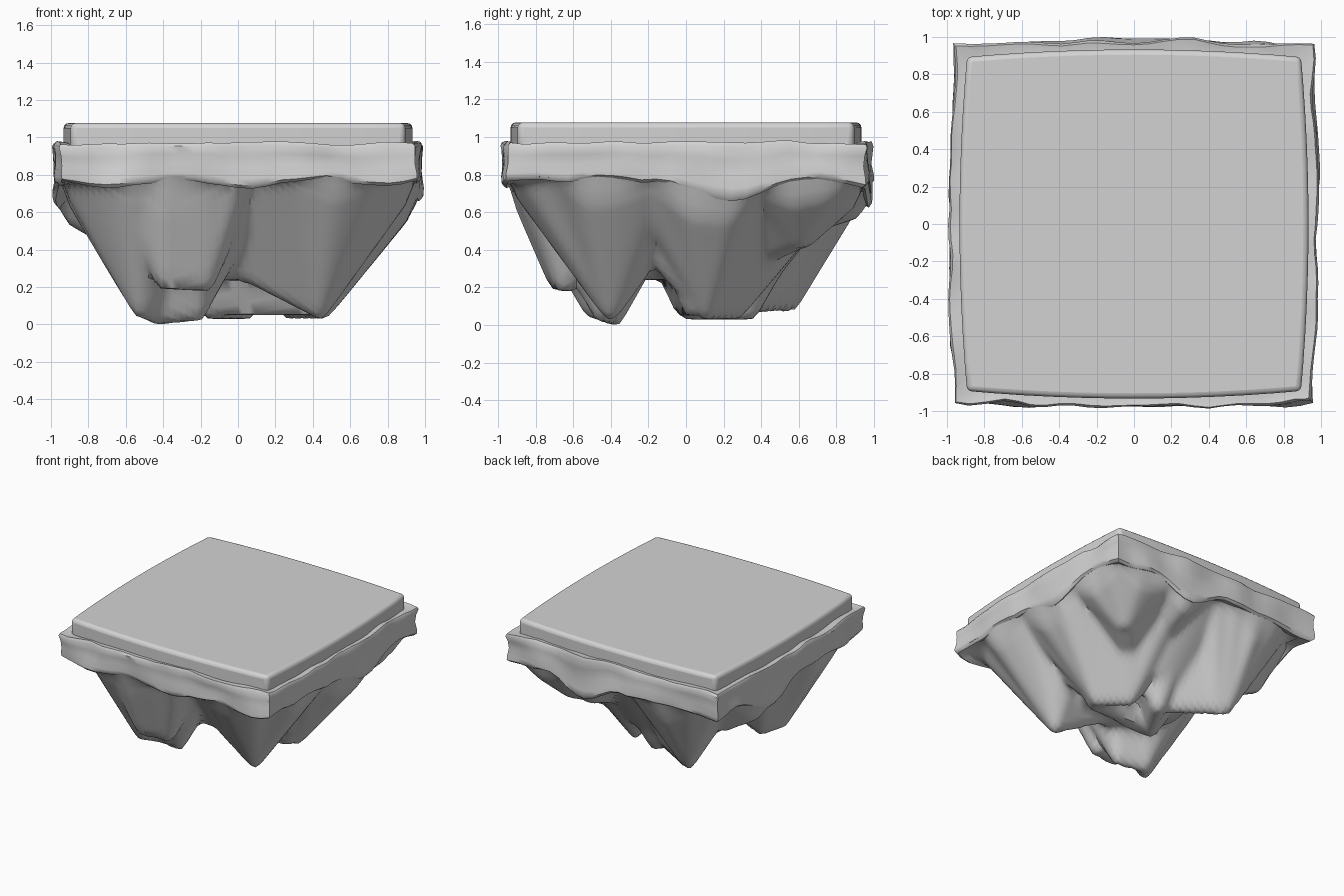
import bpy, bmesh, math
from mathutils import Vector, noise

cube = bpy.data.objects.get("Cube")
if cube:
    bpy.data.objects.remove(cube, do_unlink=True)

GREY = (0.65, 0.65, 0.65, 1)
grey = bpy.data.materials.new("stone_grey")
grey.use_nodes = True
grey.diffuse_color = GREY
for node in grey.node_tree.nodes:
    if node.type == 'BSDF_PRINCIPLED':
        node.inputs["Base Color"].default_value = GREY


def finish(name, bm, angle):
    mesh = bpy.data.meshes.new(name)
    bm.to_mesh(mesh)
    bm.free()
    mesh.materials.append(grey)
    obj = bpy.data.objects.new(name, mesh)
    bpy.context.collection.objects.link(obj)
    bpy.ops.object.select_all(action='DESELECT')
    obj.select_set(True)
    bpy.context.view_layer.objects.active = obj
    bpy.ops.object.shade_smooth_by_angle(angle=math.radians(angle))
    return obj


def bulge(u, v, half, extra):
    """Map the unit square to a square with softly bowed sides."""
    return Vector((u * (half + extra * (1 - v * v)),
                   v * (half + extra * (1 - u * u)), 0))


def perimeter(n):
    """Points round the unit square, n to a side."""
    pts = [(-1 + 2 * k / n, -1) for k in range(n)]
    for turn in range(3):
        pts += [(-v, u) for u, v in pts[-n:]]
    return pts


def wobble(p, freq, seed):
    return noise.noise(Vector((p.x * freq + seed, p.y * freq - seed, p.z * freq)))


# Lower edge of the band, drooping where the rock spurs meet it
def rim_z(p):
    z = .755 + .06 * wobble(p, 2.6, 4.3)
    for x, y, drop in ((-.98, .33, .14), (.27, .98, .13), (.98, .2, .07)):
        near = max(0, 1 - (p - Vector((x, y, 0))).length / .38)
        z -= drop * near * near * (3 - 2 * near)
    return z


# Top slab
bm = bmesh.new()
base = bm.faces.new([bm.verts.new(bulge(u, v, .893, .04) + Vector((0, 0, .93)))
                     for u, v in perimeter(12)])
top = bmesh.ops.extrude_face_region(bm, geom=[base])
bmesh.ops.translate(bm, vec=(0, 0, .147),
                    verts=[g for g in top["geom"] if isinstance(g, bmesh.types.BMVert)])
bmesh.ops.recalc_face_normals(bm, faces=bm.faces)
slab = finish("top_slab", bm, 40)
bevel = slab.modifiers.new("soft_edges", 'BEVEL')
bevel.width = .028
bevel.segments = 3
bevel.limit_method = 'ANGLE'
bevel.angle_limit = math.radians(40)

# Rough band: inset and height share (0 bottom, 1 top) for each ring
profile = [(.1, .97), (.05, .97), (.014, 1), (.004, .92), (.01, .7), (.011, .45),
           (.004, .2), (.006, .07), (.025, 0), (.09, .12)]
bm = bmesh.new()
rings = []
for r, (inset, share) in enumerate(profile):
    ring = []
    for u, v in perimeter(24):
        p = bulge(u, v, .957, .03)
        low = rim_z(p)
        high = .97 + .016 * wobble(p, 4, 1.7)
        q = bulge(u, v, .957 - inset, .03)
        q.z = low + (high - low) * share
        rough = .03 if 0 < r < len(profile) - 1 else 0
        q += Vector((q.x, q.y, 0)) * rough * wobble(q, 4.5, 8.1)
        q.z += rough * .4 * wobble(q, 6, 2.2)
        ring.append(bm.verts.new(q))
    rings.append(ring)
# Rings run anticlockwise from top to bottom
for a, b in zip(rings, rings[1:]):
    for i in range(len(a)):
        j = (i + 1) % len(a)
        bm.faces.new((a[i], b[i], b[j], a[j]))
finish("rough_band", bm, 45)

# Hanging rock lobes: ridge start, ridge end, flat radius, side slope
lobes = [
    ((-.42, -.38, 0), (-.22, -.45, .02), .03, 1.85),   # front right-hand peak
    ((-.52, -.50, .04), (-.42, -.38, 0), .03, 1.75),   # its outer ridge
    ((-.38, -.67, .19), (-.19, -.64, .18), .05, 2.3),  # ledge on its face
    ((.06, -.33, .22), (.43, -.40, .03), .03, 1.4),    # front left-hand peak
    ((.46, .11, .03), (.27, .27, .03), .02, 1.3),      # side peak
    ((-.14, .02, .03), (.04, .33, .03), .04, 1.9),     # middle peak
    ((-.1, 0, .05), (.42, .05, .05), .05, 2.2),        # ridge joining them
    ((0, .3, .06), (-.38, .54, .08), .03, 1.8),        # ridge to the back peak
    ((-.43, .57, .08), (-.36, .53, .07), .02, 1.7),    # back peak
    ((-.66, .42, .40), (-.95, .34, .56), .04, 1.1),    # side spur
    ((.22, .62, .47), (.27, .95, .58), .04, 1),        # back spur
    ((.3, .3, .28), (.6, .6, .41), .05, .9),           # back left shoulder
    ((.46, .11, .04), (.9, .25, .57), .03, 1.1),       # side shoulder
    ((0, 0, .24), (.05, .1, .24), .38, 1.25),          # core
]


def rock_z(p):
    heights = []
    for k, (start, end, flat, slope) in enumerate(lobes):
        a, ab = Vector(start), Vector(end) - Vector(start)
        run = Vector((ab.x, ab.y, 0))
        t = min(1, max(0, (p - a).dot(run) / run.length_squared))
        away = p - a - ab * t
        tip = a.z + ab.z * t
        away.z = 0
        # Flutes run down each lobe
        flute = noise.noise(away.normalized() * 2 + Vector((0, 0, k * 3.1)))
        heights.append(tip + slope * (1 + .14 * flute) * max(0, away.length - flat))
    return min(heights)


N = 60
bm = bmesh.new()
grid = []
for j in range(N + 1):
    row = []
    for i in range(N + 1):
        u, v = -1 + 2 * i / N, -1 + 2 * j / N
        p = bulge(u, v, .94, .03)
        limit = rim_z(p) + .02
        z = min(rock_z(p), limit)
        # Blend the outermost strip into the band
        mix = max(0, (max(abs(u), abs(v)) - .95) / .05)
        p.z = z + (limit - z) * mix
        row.append(bm.verts.new(p))
    grid.append(row)
for j in range(N):
    for i in range(N):
        bm.faces.new((grid[j][i], grid[j + 1][i], grid[j + 1][i + 1], grid[j][i + 1]))
inner = [v for v in bm.verts if not v.is_boundary]
bmesh.ops.smooth_vert(bm, verts=inner, factor=.3, use_axis_z=True)
finish("hanging_rock", bm, 50)
